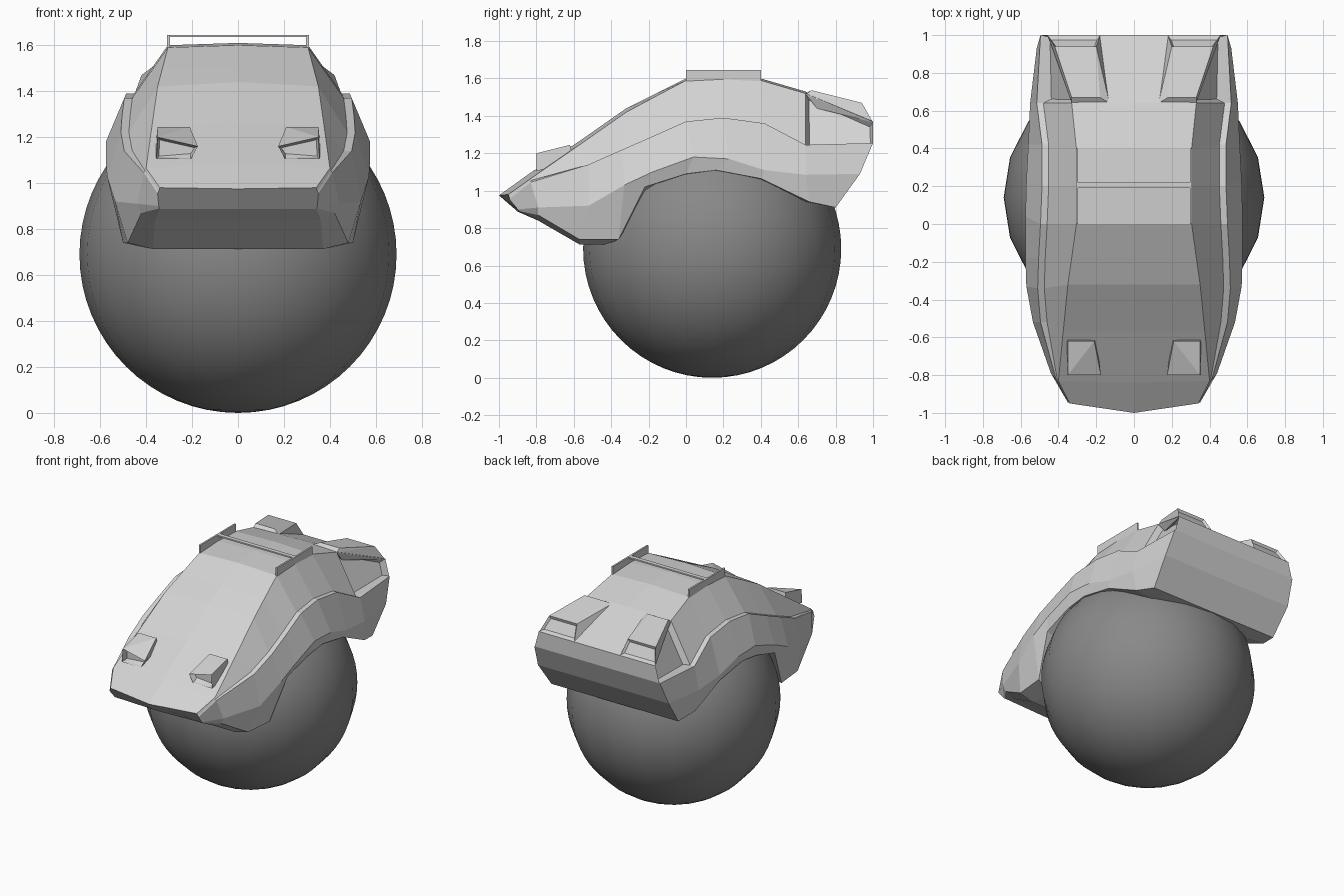
import bpy, bmesh
from mathutils import Vector

if "Cube" in bpy.data.objects:
    bpy.data.objects.remove(bpy.data.objects["Cube"])


def material(name, v):
    m = bpy.data.materials.new(name)
    m.diffuse_color = (v, v, v, 1)
    m.use_nodes = True
    m.node_tree.nodes["Principled BSDF"].inputs["Base Color"].default_value = m.diffuse_color
    return m


SHELL = material("light grey", 0.65)
BALL = material("mid grey", 0.25)


def finish(bm, name, mat, mirror=False):
    me = bpy.data.meshes.new(name)
    bm.to_mesh(me)
    bm.free()
    me.materials.append(mat)
    ob = bpy.data.objects.new(name, me)
    bpy.context.collection.objects.link(ob)
    if mirror:
        mod = ob.modifiers.new("mirror", 'MIRROR')
        mod.use_clip = True
        mod.merge_threshold = 0.0005
    return ob


# Large rolling ball
bm = bmesh.new()
bmesh.ops.create_uvsphere(bm, u_segments=20, v_segments=32, radius=0.69)
bmesh.ops.translate(bm, verts=bm.verts, vec=(0, 0.14, 0.69))
for f in bm.faces:
    f.smooth = True
finish(bm, "rolling_ball", BALL)

# Body shell: lengthwise rows (front to back) lofted from roof centre to underside
roof = [(0, -1, .975), (0, -.84, 1.09), (0, -.57, 1.265), (0, -.32, 1.44), (0, -.18, 1.51),
        (0, 0, 1.6), (0, .2, 1.61), (0, .4, 1.6), (0, .64, 1.53), (0, 1, 1.37)]
roof_edge = [(.34, -.95, .98), (.4, -.83, 1.065), (.375, -.57, 1.245), (.35, -.32, 1.42),
             (.33, -.18, 1.495), (.305, 0, 1.59), (.305, .2, 1.6), (.305, .4, 1.59),
             (.33, .64, 1.52), (.46, 1, 1.37)]
ledge_in = [(.345, -.945, .965), (.405, -.83, 1.055), (.46, -.52, 1.14), (.475, -.34, 1.22),
            (.47, -.18, 1.29), (.46, 0, 1.37), (.452, .2, 1.39), (.452, .42, 1.36),
            (.48, .64, 1.245), (.49, 1, 1.255)]
ledge_out = [(x + (.005 if j in (0, 1, 9) else .035), y, z - (.01 if j < 2 else 0))
             for j, (x, y, z) in enumerate(ledge_in)]
flare = [(.345, -.9, .9), (.44, -.79, .91), (.535, -.52, .92), (.57, -.33, 1.03),
         (.575, -.18, 1.1), (.575, .04, 1.18), (.57, .23, 1.17), (.56, .42, 1.11),
         (.55, .64, 1.085), (.515, .93, 1.09)]
sill = [(.342, -.89, .89), (.42, -.79, .87), (.48, -.57, .74), (.5, -.36, .74),
        (.545, -.22, 1.02), (.555, 0, 1.09), (.555, .16, 1.11), (.55, .4, 1.065),
        (.535, .66, .94), (.5, .8, .91)]
belly = [(.34, -.885, .888), (.36, -.79, .84), (.37, -.57, .713), (.37, -.42, .713),
         (.37, -.22, .95), (.37, 0, 1.08), (.37, .16, 1.1), (.37, .4, 1.05),
         (.37, .64, .94), (.37, .8, .91)]
keel = [(0, y - (.015 if j == 0 else 0), z) for j, (x, y, z) in enumerate(belly)]

bm = bmesh.new()
rows = [[bm.verts.new(p) for p in r]
        for r in (roof, roof_edge, ledge_in, ledge_out, flare, sill, belly, keel)]
intake = None
for i in range(7):
    for j in range(9):
        a, b = rows[i], rows[i + 1]
        f = bm.faces.new((a[j], b[j], b[j + 1], a[j + 1]))
        if (i, j) == (1, 8):
            intake = f
bm.faces.new([r[0] for r in reversed(rows)])              # front lip
T, E, A1, A2, B, C, D, F = [r[9] for r in rows]           # tail panels
c1 = bm.verts.new((0, 1, 1.255))
c2 = bm.verts.new((0, .93, 1.09))
bm.faces.new((T, E, A1, A2, c1))
bm.faces.new((c1, A2, B, c2))
bm.faces.new((c2, B, C, D, F))
bm.normal_update()
# Side intake behind the cabin
bmesh.ops.inset_region(bm, faces=[intake], thickness=0.025, depth=-0.04)
finish(bm, "body_shell", SHELL, mirror=True)


def hull_pod(name, points, facing, thickness, depth):
    """Convex pod, mirrored, with a recessed lens on the face looking along facing."""
    bm = bmesh.new()
    vs = [bm.verts.new(p) for p in points]
    bmesh.ops.convex_hull(bm, input=vs)
    bmesh.ops.dissolve_limit(bm, angle_limit=0.12, verts=bm.verts, edges=bm.edges)
    bmesh.ops.recalc_face_normals(bm, faces=bm.faces)
    d = Vector(facing).normalized()
    lens = max(bm.faces, key=lambda f: f.normal.dot(d))
    bmesh.ops.inset_region(bm, faces=[lens], thickness=thickness, depth=depth)
    return finish(bm, name, SHELL, mirror=True)


# Headlight pods on the bonnet
hull_pod("headlight_pods",
         [(.355, -.8, 1.105), (.205, -.8, 1.105), (.175, -.8, 1.16), (.35, -.8, 1.2),
          (.35, -.62, 1.245), (.21, -.62, 1.245), (.36, -.6, 1.15), (.2, -.6, 1.15)],
         (0, -1, 0), 0.015, -0.04)

# Tail light pods on the rear deck
hull_pod("tail_light_pods",
         [(.13, .64, 1.52), (.33, .64, 1.515), (.18, .67, 1.537), (.33, .67, 1.537),
          (.2, .94, 1.47), (.42, .94, 1.47), (.18, 1, 1.365), (.458, 1, 1.365),
          (.15, .7, 1.44), (.33, .7, 1.44)],
         (0, 1, .5), 0.018, -0.015)


def box(name, lo, hi, mirror=False):
    bm = bmesh.new()
    bmesh.ops.create_cube(bm, size=1)
    for v in bm.verts:
        v.co = [(l + h) / 2 + c * (h - l) for c, l, h in zip(v.co, lo, hi)]
    finish(bm, name, SHELL, mirror)


# Roof rack
box("roof_rails", (.296, 0, 1.585), (.308, .4, 1.645), mirror=True)
box("roof_crossbar", (-.3, .19, 1.635), (.3, .22, 1.645))
